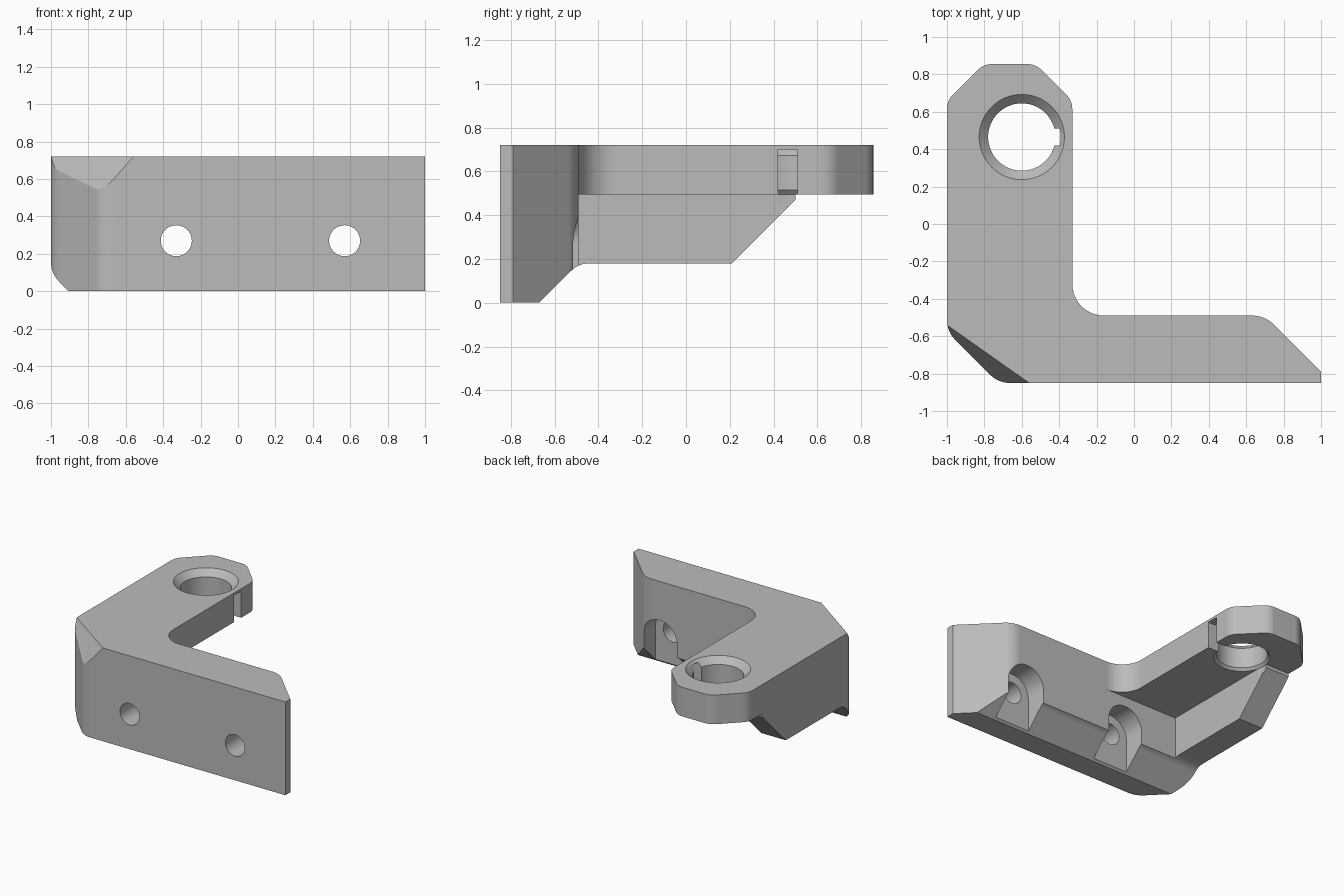
import bpy, bmesh, math
from mathutils import Vector

if "Cube" in bpy.data.objects:
    bpy.data.objects.remove(bpy.data.objects["Cube"], do_unlink=True)

grey = bpy.data.materials.new("plain_grey")
grey.use_nodes = True
colour = (0.5, 0.5, 0.5, 1)
grey.diffuse_color = colour
grey.node_tree.nodes["Principled BSDF"].inputs["Base Color"].default_value = colour


def rounded(corners, steps=10):
    """Outline from (a, b, radius) corners, each replaced by a tangent arc."""
    out = []
    for i, (a, b, r) in enumerate(corners):
        p = Vector((a, b))
        if not r:
            out.append(p)
            continue
        u = (Vector(corners[i - 1][:2]) - p).normalized()
        v = (Vector(corners[(i + 1) % len(corners)][:2]) - p).normalized()
        half = u.angle(v) / 2
        centre = p + (u + v).normalized() * (r / math.sin(half))
        start = p + u * (r / math.tan(half)) - centre
        end = p + v * (r / math.tan(half)) - centre
        sweep = start.angle(end)
        for k in range(steps + 1):
            t = k / steps
            out.append(centre + (start * math.sin((1 - t) * sweep)
                                 + end * math.sin(t * sweep)) / math.sin(sweep))
    return out


def arc(x, y, r, start, stop, n):
    return [(x + r * math.cos(start + (stop - start) * k / n),
             y + r * math.sin(start + (stop - start) * k / n)) for k in range(n + 1)]


def finish(name, bm):
    bmesh.ops.recalc_face_normals(bm, faces=bm.faces)
    mesh = bpy.data.meshes.new(name)
    bm.to_mesh(mesh)
    bm.free()
    mesh.materials.append(grey)
    ob = bpy.data.objects.new(name, mesh)
    bpy.context.collection.objects.link(ob)
    return ob


def prism(name, outline, axis, low, high):
    """Extrude a 2D outline along the x, y or z axis."""
    place = {"x": lambda a, b, d: (d, a, b),
             "y": lambda a, b, d: (a, d, b),
             "z": lambda a, b, d: (a, b, d)}[axis]
    bm = bmesh.new()
    rings = [[bm.verts.new(place(a, b, d)) for a, b in outline] for d in (low, high)]
    for ring in rings:
        bm.faces.new(ring)
    n = len(outline)
    for i in range(n):
        j = (i + 1) % n
        bm.faces.new((rings[0][i], rings[0][j], rings[1][j], rings[1][i]))
    return finish(name, bm)


def lathe(name, x, y, profile, n=64):
    """Solid of revolution about a vertical line, from (radius, height) pairs."""
    bm = bmesh.new()
    rings = [[bm.verts.new((px, py, z)) for px, py in arc(x, y, r, 0, math.tau, n)[:-1]]
             for r, z in profile]
    bm.faces.new(rings[0])
    bm.faces.new(rings[-1])
    for low, high in zip(rings, rings[1:]):
        for i in range(n):
            j = (i + 1) % n
            bm.faces.new((low[i], low[j], high[j], high[i]))
    return finish(name, bm)


def rect(a0, b0, a1, b1):
    return [(a0, b0), (a1, b0), (a1, b1), (a0, b1)]


TOP, UNDER = 0.72, 0.495

# L-shaped footprint at full height
bracket = prism("bracket", rounded([
    (-1, -0.575, 0.15), (-0.725, -0.85, 0.15), (1, -0.85, 0), (1, -0.79, 0),
    (0.70, -0.49, 0.16), (-0.33, -0.49, 0.17), (-0.33, 0.66, 0.11),
    (-0.525, 0.855, 0.11), (-0.805, 0.855, 0.11), (-1, 0.66, 0.11)]), "z", 0, TOP)

# Sloping facet on the upper outer corner
bm = bmesh.new()
bm.from_mesh(bracket.data)
cut = bmesh.ops.bisect_plane(bm, geom=bm.verts[:] + bm.edges[:] + bm.faces[:],
                             plane_co=(-0.56, -0.85, TOP),
                             plane_no=(-0.576, -0.818, 0.5), clear_outer=True)
bmesh.ops.holes_fill(bm, edges=[e for e in bm.edges if e.is_boundary], sides=0)
bmesh.ops.recalc_face_normals(bm, faces=bm.faces)
bm.to_mesh(bracket.data)
bm.free()

cutters = [
    # Space below the arm beside the rib
    prism("arm_clearance", rect(-0.79, -0.49, 1.2, 1.2), "z", -0.2, UNDER),
    # Lower profile of wall and rib
    prism("underside_profile", rounded([
        (-0.87, -0.2, 0), (-0.49, 0.18, 0.12), (0.21, 0.18, 0), (0.5, 0.47, 0),
        (0.5, UNDER, 0), (1.2, UNDER, 0), (1.2, -0.2, 0)]), "x", -1.3, 1.3),
    # Ring hole with bevelled rims
    lathe("ring_hole", -0.6, 0.465, [(0.197, 0.44), (0.197, UNDER), (0.18, 0.515),
                                     (0.18, 0.672), (0.278, 0.77)]),
    # Side slot running into the ring hole
    prism("side_slot", rect(-0.6, 0.42, -0.2, 0.51), "z", 0.4, 0.7),
]

# Screw holes, each with an arched pocket behind
for x in (-0.33, 0.57):
    cutters.append(prism("screw_hole", arc(x, 0.27, 0.083, 0, math.tau, 40)[:-1],
                         "y", -1, -0.6))
    arch = arc(x, 0.27, 0.15, 0, math.pi, 24) + [(x - 0.15, -0.2), (x + 0.15, -0.2)]
    cutters.append(prism("screw_pocket", arch, "y", -0.655, -0.2))

bpy.ops.object.select_all(action="DESELECT")
bpy.context.view_layer.objects.active = bracket
bracket.select_set(True)
for cutter in cutters:
    mod = bracket.modifiers.new(cutter.name, "BOOLEAN")
    mod.operation = "DIFFERENCE"
    mod.solver = "EXACT"
    mod.object = cutter
    bpy.ops.object.modifier_apply(modifier=mod.name)
    bpy.data.objects.remove(cutter, do_unlink=True)

# Smooth fillets, crisp edges
bpy.ops.object.shade_smooth_by_angle(angle=math.radians(25))
weighted = bracket.modifiers.new("even_normals", "WEIGHTED_NORMAL")
weighted.keep_sharp = True
